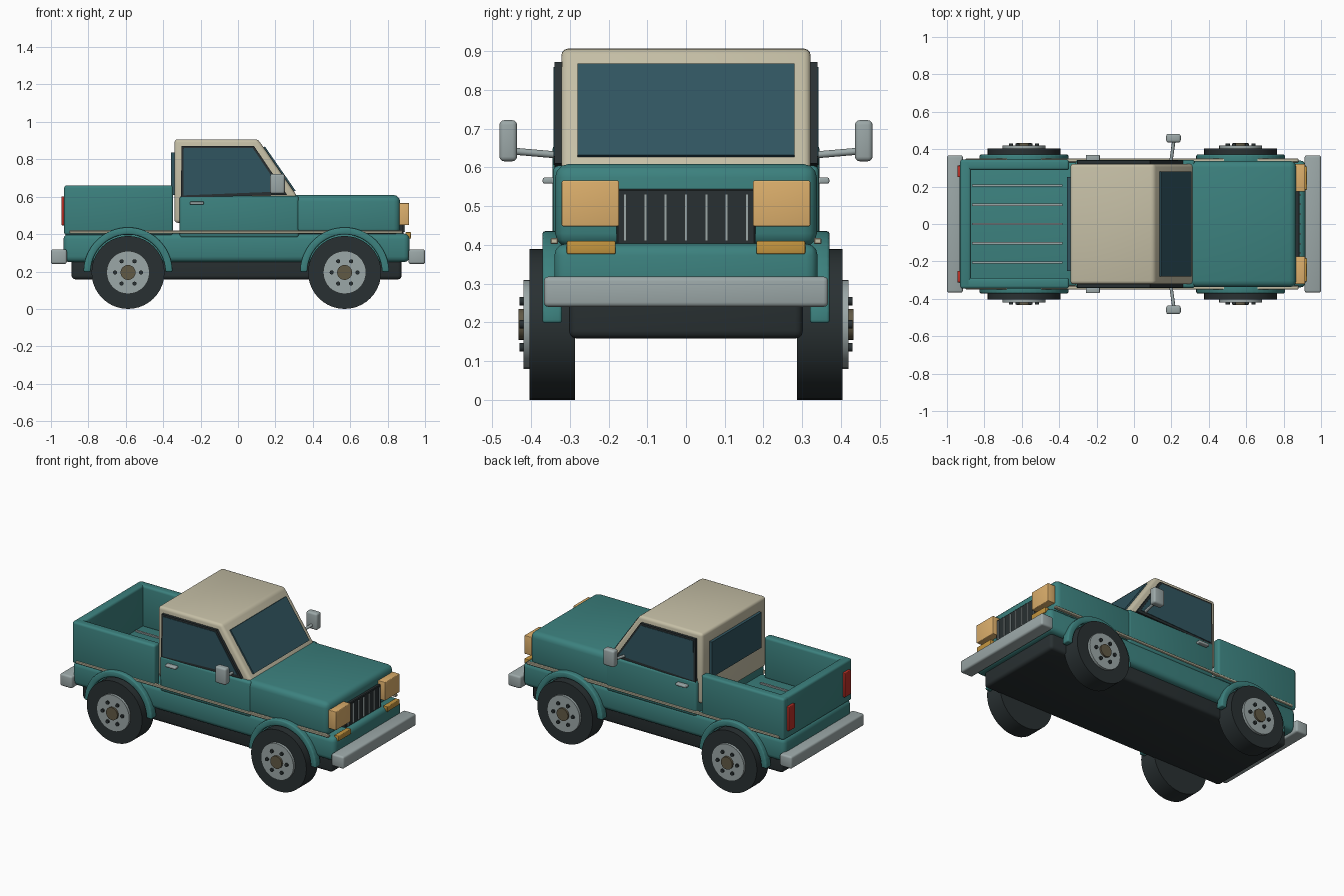
import bpy, bmesh, math
from mathutils import Vector, Matrix

if "Cube" in bpy.data.objects:
    bpy.data.objects.remove(bpy.data.objects["Cube"])


def material(name, r, g, b):
    m = bpy.data.materials.new(name)
    m.diffuse_color = (r, g, b, 1)
    m.use_nodes = True
    m.node_tree.nodes["Principled BSDF"].inputs["Base Color"].default_value = m.diffuse_color
    return m


TEAL = material("teal_paint", 0.045, 0.22, 0.21)
CREAM = material("cream_paint", 0.56, 0.52, 0.38)
DARK = material("dark_rubber", 0.022, 0.03, 0.032)
GLASS = material("glass", 0.03, 0.09, 0.115)
STEEL = material("steel", 0.33, 0.39, 0.39)
AMBER = material("amber", 0.55, 0.30, 0.05)
LAMP = material("lamp", 0.72, 0.43, 0.15)
RED = material("red_lens", 0.5, 0.03, 0.02)
HUB = material("hub_bronze", 0.12, 0.10, 0.06)


def finish(name, bm, mat, bevel=0.0, segs=3):
    if bevel:
        bmesh.ops.bevel(bm, geom=bm.edges[:], offset=bevel, segments=segs,
                        profile=0.5, affect='EDGES', clamp_overlap=True)
    bmesh.ops.recalc_face_normals(bm, faces=bm.faces[:])
    me = bpy.data.meshes.new(name)
    bm.to_mesh(me)
    bm.free()
    me.materials.append(mat)
    ob = bpy.data.objects.new(name, me)
    bpy.context.collection.objects.link(ob)
    bpy.context.view_layer.objects.active = ob
    ob.select_set(True)
    bpy.ops.object.shade_smooth_by_angle(angle=math.radians(35))
    ob.select_set(False)
    return ob


def box(name, x, y, z, mat, bevel=0.0, segs=3):
    """Box from (min, max) ranges on each axis."""
    bm = bmesh.new()
    bmesh.ops.create_cube(bm, size=1)
    for v in bm.verts:
        v.co = Vector([(r[0] + r[1]) / 2 + c * (r[1] - r[0])
                       for c, r in zip(v.co, (x, y, z))])
    return finish(name, bm, mat, bevel, segs)


def prism(name, pts, y0, y1, mat, bevel=0.0):
    """Side profile (x, z) extruded from y0 to y1."""
    bm = bmesh.new()
    face = bm.faces.new([bm.verts.new((px, y0, pz)) for px, pz in pts])
    ext = bmesh.ops.extrude_face_region(bm, geom=[face])["geom"]
    bmesh.ops.translate(bm, vec=(0, y1 - y0, 0),
                        verts=[g for g in ext if isinstance(g, bmesh.types.BMVert)])
    return finish(name, bm, mat, bevel)


def rod(name, a, b, r, mat, sides=32):
    """Cylinder between two points."""
    a, b = Vector(a), Vector(b)
    rot = (b - a).to_track_quat('Z', 'Y').to_matrix().to_4x4()
    bm = bmesh.new()
    bmesh.ops.create_cone(bm, cap_ends=True, segments=sides, radius1=r, radius2=r,
                          depth=(b - a).length,
                          matrix=Matrix.Translation((a + b) / 2) @ rot)
    return finish(name, bm, mat)


def span(s, a, b):
    return tuple(sorted((s * a, s * b)))


# Chassis and main body
box("chassis", (-0.89, 0.875), (-0.302, 0.302), (0.158, 0.36), DARK, 0.02)
box("lower_body", (-0.933, 0.917), (-0.34, 0.34), (0.25, 0.403), TEAL, 0.03)
box("hood", (0.265, 0.867), (-0.338, 0.338), (0.395, 0.609), TEAL, 0.035)
box("cab_base", (-0.312, 0.325), (-0.343, 0.343), (0.38, 0.605), TEAL, 0.015)

# Cab shell with windscreen and rear window
prism("cab_shell", [(-0.34, 0.46), (-0.34, 0.907), (0.107, 0.907), (0.325, 0.59),
                    (0.325, 0.46)], -0.322, 0.322, CREAM, 0.018)
prism("windscreen", [(0.128, 0.86), (0.144, 0.868), (0.308, 0.632), (0.292, 0.622)],
      -0.28, 0.28, GLASS)
box("rear_window", (-0.358, -0.335), (-0.25, 0.25), (0.61, 0.835), GLASS)

# Open cargo bed
box("bed_tailgate", (-0.93, -0.872), (-0.343, 0.343), (0.395, 0.66), TEAL, 0.014)
for i in range(5):
    y = (i - 2) * 0.103
    box("bed_slat", (-0.865, -0.383), (y - 0.006, y + 0.006), (0.395, 0.412), STEEL)

# Grille and slats
box("grille", (0.84, 0.885), (-0.18, 0.18), (0.395, 0.545), DARK, 0.004, 1)
for i in range(7):
    y = (i - 3) * 0.0525
    box("grille_slat", (0.88, 0.893), (y - 0.004, y + 0.004), (0.41, 0.532), STEEL)

# Bumpers
for name, x in (("front_bumper", (0.912, 1.0)), ("rear_bumper", (-1.0, -0.915))):
    box(name, x, (-0.367, 0.367), (0.24, 0.318), STEEL, 0.012)

# Parts repeated on both sides
for s in (-1, 1):
    box("bed_side", (-0.93, -0.347), span(s, 0.288, 0.345), (0.395, 0.66), TEAL, 0.014)
    box("side_trim", (-0.9, 0.88), span(s, 0.33, 0.35), (0.402, 0.418), CREAM, 0.003, 1)
    prism("side_window_frame", [(-0.305, 0.595), (-0.302, 0.872), (0.085, 0.872),
                                (0.262, 0.61)], s * 0.31, s * 0.339, DARK)
    prism("side_window", [(-0.292, 0.607), (-0.29, 0.86), (0.079, 0.86),
                          (0.235, 0.628)], s * 0.315, s * 0.342, GLASS)
    box("door_handle", (-0.257, -0.183), span(s, 0.338, 0.37), (0.558, 0.574), STEEL, 0.005)
    rod("mirror_arm", (0.197, s * 0.33, 0.632), (0.213, s * 0.445, 0.642), 0.009, STEEL, 12)
    box("mirror", (0.172, 0.25), span(s, 0.436, 0.482), (0.616, 0.722), STEEL, 0.012)
    box("headlight", (0.862, 0.915), span(s, 0.173, 0.321), (0.448, 0.566), LAMP, 0.004)
    box("indicator", (0.895, 0.925), span(s, 0.182, 0.308), (0.376, 0.41), AMBER, 0.004)
    box("tail_light", (-0.945, -0.92), span(s, 0.25, 0.312), (0.447, 0.602), RED, 0.004)

    for cx in (-0.588, 0.57):
        cz = 0.195
        # Wheel arch
        n = 24
        arc = [(r, math.pi * (i if r > 0.21 else n - i) / n)
               for r in (0.238, 0.2) for i in range(n + 1)]
        prism("wheel_arch", [(cx + r * math.cos(t), cz + 0.003 + r * math.sin(t))
                             for r, t in arc], s * 0.32, s * 0.371, TEAL, 0.008)
        # Wheel: tyre, rim, hub and lug nuts
        rod("tyre", (cx, s * 0.287, cz), (cx, s * 0.404, cz), 0.195, DARK, 40)
        rod("rim", (cx, s * 0.39, cz), (cx, s * 0.42, cz), 0.115, STEEL)
        rod("hub", (cx, s * 0.41, cz), (cx, s * 0.432, cz), 0.04, HUB, 24)
        for k in range(6):
            a = k * math.pi / 3
            lx, lz = cx + 0.069 * math.cos(a), cz + 0.069 * math.sin(a)
            rod("lug_nut", (lx, s * 0.41, lz), (lx, s * 0.43, lz), 0.011, DARK, 12)
